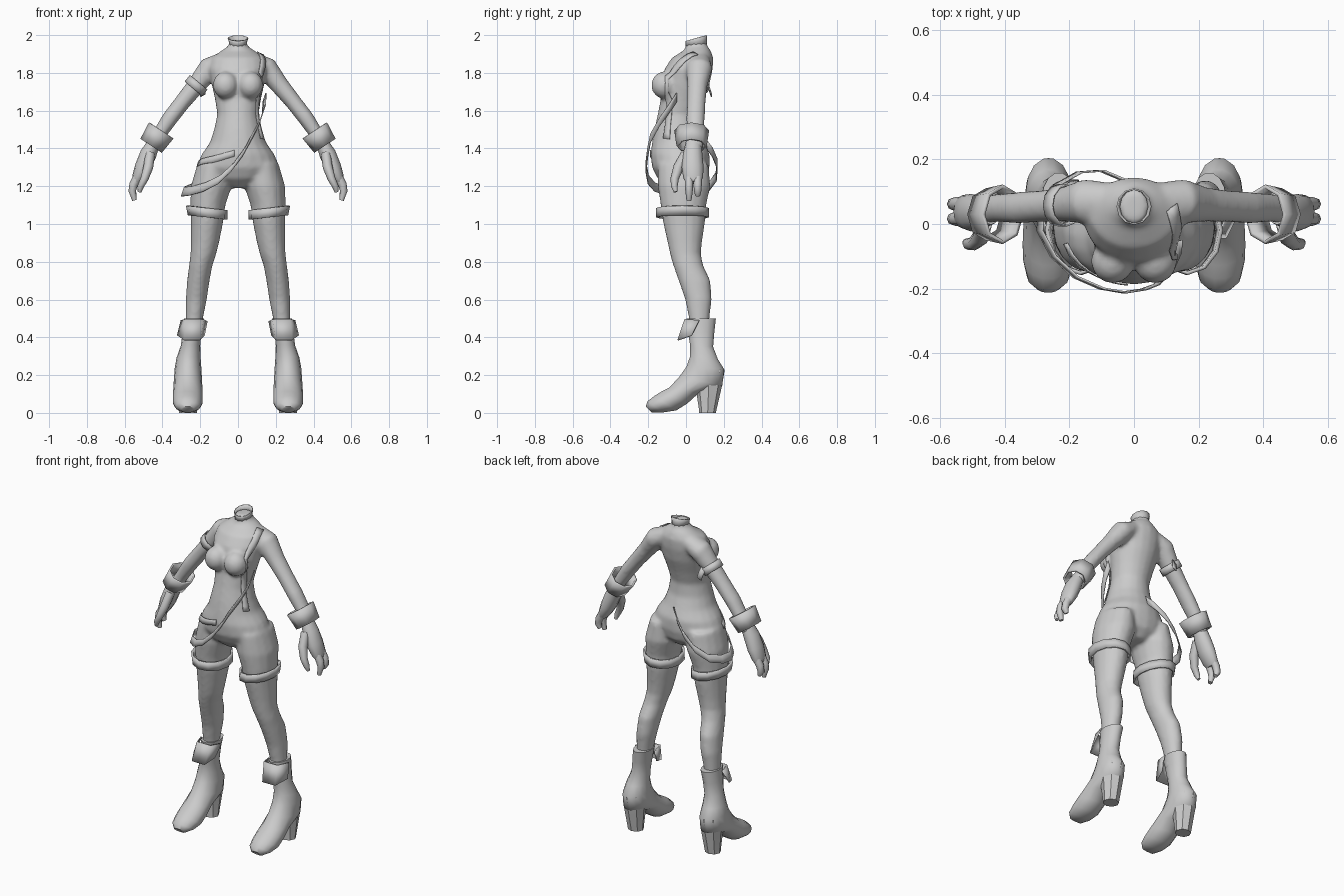
import bpy, bmesh, math
from mathutils import Vector as V

grey = bpy.data.materials.new("plain grey")
grey.diffuse_color = (0.6, 0.6, 0.6, 1)


def ring(c, u, v, n=16):
    """Ellipse around c with half axes u and v."""
    return [V(c) + V(u) * math.cos(t) + V(v) * math.sin(t)
            for t in (2 * math.pi * i / n for i in range(n))]


def finish(name, bm, solid=0.0, angle=40):
    bmesh.ops.recalc_face_normals(bm, faces=bm.faces)
    me = bpy.data.meshes.new(name)
    bm.to_mesh(me)
    bm.free()
    me.materials.append(grey)
    ob = bpy.data.objects.new(name, me)
    bpy.context.collection.objects.link(ob)
    bpy.ops.object.select_all(action='DESELECT')
    ob.select_set(True)
    bpy.context.view_layer.objects.active = ob
    bpy.ops.object.shade_smooth_by_angle(angle=math.radians(angle))
    if solid:
        m = ob.modifiers.new("thickness", 'SOLIDIFY')
        m.thickness, m.offset = solid, 0
    return ob


def loft(bm, rings, caps=True, closed=True):
    rows = [[bm.verts.new(p) for p in r] for r in rings]
    n = len(rows[0])
    for a, b in zip(rows, rows[1:]):
        for i in range(n if closed else n - 1):
            j = (i + 1) % n
            bm.faces.new((a[i], a[j], b[j], b[i]))
    if caps:
        bm.faces.new(rows[0])
        bm.faces.new(rows[-1])


def box_ring(z, x0, x1, yf, yb, n=16, tilt=0):
    """Level ellipse given by its x and y limits."""
    return ring(((x0 + x1) / 2, (yf + yb) / 2, z), ((x1 - x0) / 2, 0, tilt),
                (0, (yb - yf) / 2, 0), n)


def limb(bm, s, pts, n=12):
    """Tube along points (x, y, z, radius in the front plane, radius in y)."""
    P = [V((s * p[0], p[1], p[2])) for p in pts]
    rings = []
    for i, p in enumerate(pts):
        d = P[min(i + 1, len(P) - 1)] - P[max(i - 1, 0)]
        u = V((d.z, 0, -d.x)).normalized()
        v = d.cross(u).normalized()
        rings.append(ring(P[i], u * p[3], v * p[4], n))
    loft(bm, rings)


def ribbon(name, pts, half, solid=0.006):
    """Band along pts; half is the vector from centre line to edge."""
    bm = bmesh.new()
    loft(bm, [[V(p) - V(half), V(p), V(p) + V(half)] for p in pts], False, False)
    return finish(name, bm, solid)


# Body: torso, bust, legs and arms fused into one smooth skin
bm = bmesh.new()
torso = [(1.19, .06, -.09, .06), (1.24, .17, -.15, .11), (1.30, .222, -.18, .125),
         (1.37, .192, -.188, .125), (1.43, .15, -.18, .10), (1.50, .127, -.168, .075),
         (1.58, .11, -.15, .07), (1.66, .122, -.135, .095), (1.74, .14, -.13, .125),
         (1.82, .155, -.115, .142), (1.88, .14, -.075, .145), (1.92, .085, -.01, .13),
         (1.945, .047, .0, .112), (1.975, .044, .0, .108)]
loft(bm, [box_ring(z, -w, w, f, b, 20) for z, w, f, b in torso])
legs = [(1.32, .04, .215, -.15, .12), (1.20, .033, .25, -.15, .13),
        (1.10, .066, .253, -.135, .108), (1.00, .08, .25, -.12, .10),
        (.90, .10, .25, -.098, .085), (.84, .115, .252, -.085, .08),
        (.78, .135, .26, -.068, .092), (.70, .15, .27, -.04, .13),
        (.60, .165, .277, -.005, .137), (.50, .185, .277, .015, .125),
        (.42, .19, .277, .02, .12)]
arms = [(.08, .07, 1.86, .05, .06), (.15, .07, 1.825, .062, .07),
        (.22, .06, 1.735, .05, .054), (.29, .055, 1.65, .044, .05),
        (.36, .05, 1.56, .043, .05), (.42, .05, 1.47, .037, .045),
        (.46, .045, 1.40, .036, .045)]
for s in (-1, 1):
    loft(bm, [box_ring(z, s * a, s * b, f, k) for z, a, b, f, k in legs])
    limb(bm, s, arms, 14)
    c = bmesh.ops.create_uvsphere(bm, u_segments=16, v_segments=12, radius=1)["verts"]
    for v in c:
        v.co = (s * .066 + v.co.x * .068, -.115 + v.co.y * .07, 1.735 + v.co.z * .072)
body = finish("body", bm)
m = body.modifiers.new("fuse", 'REMESH')
m.mode, m.voxel_size, m.use_smooth_shade = 'VOXEL', .011, True
m = body.modifiers.new("soften", 'SMOOTH')
m.factor, m.iterations = .5, 8

# Open collar with a slanted rim
bm = bmesh.new()
loft(bm, [ring((0, .054, 1.94), (.046, 0, 0), (0, .054, 0), 12),
          ring((0, .054, 1.965), (.046, 0, 0), (0, .054, .005), 12),
          ring((0, .054, 1.984), (.052, 0, 0), (0, .054, .015), 12)], False)
finish("collar", bm, .005)

boot = [(.0, .50, .16, .50, .18, .285), (.008, .43, .152, .43, .193, .292),
        (.02, .36, .145, .35, .20, .303), (.02, .30, .17, .285, .198, .325),
        (.0, .245, .205, .23, .194, .335), (-.04, .19, .195, .145, .19, .34),
        (-.09, .135, .07, .105, .188, .343), (-.13, .115, .01, .05, .187, .345),
        (-.17, .09, -.05, .012, .188, .344), (-.205, .062, -.12, .002, .2, .332),
        (-.213, .035, -.18, .001, .23, .302)]
for s, side in ((-1, "right"), (1, "left")):
    # Boot shaft and foot, then the block heel
    bm = bmesh.new()
    loft(bm, [ring((s * (a + b) / 2, (yf + yb) / 2, (zf + zb) / 2), ((b - a) / 2, 0, 0),
                   (0, (yb - yf) / 2, (zb - zf) / 2), 14)
              for yf, zf, yb, zb, a, b in boot])
    finish(side + "_boot", bm, angle=60)
    bm = bmesh.new()
    loft(bm, [box_ring(z, s * a, s * b, f, k, 8) for z, a, b, f, k in
              ((.23, .20, .33, .04, .205), (.14, .205, .325, .05, .19),
               (.01, .218, .312, .07, .16), (0, .218, .312, .07, .158))])
    finish(side + "_heel", bm, angle=30)

    # Folded flap hanging from the front of the boot top
    bm = bmesh.new()
    loft(bm, [[(s * .165, .07, .485), (s * .185, -.005, .495),
               (s * .275, -.005, .495), (s * .30, .07, .49)],
              [(s * .18, .03, .41), (s * .20, -.042, .385),
               (s * .285, -.042, .385), (s * .32, .03, .41)]], False, False)
    finish(side + "_boot_flap", bm, .008, 25)

    # Thigh band, higher on the outside
    bm = bmesh.new()
    loft(bm, [box_ring(z, s * .062, s * b, -.152, .115, 12, s * s * .012)
              for z, b in ((1.035, .26), (1.085, .27))], False)
    finish(side + "_thigh_band", bm, .012)

    # Flared wrist cuff
    bm = bmesh.new()
    d = V((s * .55, 0, -.83))
    u = V((.83, 0, s * .55))
    c = V((s * .435, .03, 1.452))
    loft(bm, [ring(c + d * t, u * r, (0, r * 1.2, 0), 8)
              for t, r in ((-.052, .072), (.045, .062))], False)
    finish(side + "_wrist_cuff", bm, .012, 25)

    # Hand: palm, two finger groups and thumb
    bm = bmesh.new()
    limb(bm, s, [(.445, .04, 1.43, .034, .042), (.475, .035, 1.37, .044, .052),
                 (.505, .035, 1.30, .042, .058), (.53, .038, 1.245, .032, .052),
                 (.54, .038, 1.22, .02, .04)])
    for y, zt, r in ((.062, 1.15, .022), (.016, 1.125, .022)):
        limb(bm, s, [(.525, y, 1.26, .024, r), (.553, y, 1.21, .023, r),
                     (.56, y, 1.175, .02, r * .9), (.548, y, zt, .012, r * .6)], 8)
    limb(bm, s, [(.465, .0, 1.37, .026, .028), (.475, -.04, 1.30, .026, .028),
                 (.495, -.06, 1.24, .021, .022), (.515, -.062, 1.20, .017, .018),
                 (.522, -.055, 1.17, .01, .01)], 8)
    finish(side + "_hand", bm, angle=60)

# Band round the right upper arm, with a loose end at the back
bm = bmesh.new()
d, u = V((-.64, 0, -.77)), V((.77, 0, -.64))
loft(bm, [ring(V((-.222, .058, 1.733)) + d * t, u * .058, (0, .063, 0), 12)
          for t in (-.022, .022)], False)
finish("arm_band", bm, .005)
ribbon("arm_band_end", [(-.20, .115, 1.74), (-.19, .125, 1.71), (-.185, .135, 1.68)],
       (.014, 0, .008))

# Strap lying on the left side of the chest
strap = ribbon("chest_strap", [(.125, .05 - .15 * min(1, i / 5), 1.92 - .47 * i / 16)
                               for i in range(17)], (.018, .012, 0), .004)
m = strap.modifiers.new("follow", 'SHRINKWRAP')
m.target, m.offset, m.wrap_mode = body, .005, 'OUTSIDE_SURFACE'
strap.modifiers.move(1, 0)

# Loose belt slung from the left ribs round the right hip
ribbon("slung_belt", [(.14, -.05, 1.67), (.138, -.09, 1.61), (.115, -.14, 1.54),
                      (.07, -.188, 1.455), (.03, -.203, 1.38), (-.03, -.212, 1.30),
                      (-.10, -.20, 1.235), (-.18, -.165, 1.195), (-.25, -.10, 1.175),
                      (-.292, -.02, 1.17), (-.285, .05, 1.175), (-.24, .12, 1.195),
                      (-.17, .16, 1.25), (-.10, .165, 1.32), (-.04, .14, 1.38),
                      (.0, .11, 1.42)], (.008, 0, .024))

# Short hip belt lying across the right front
hip = ribbon("hip_belt", [(-.02 - .19 * i / 8, -.2 + .14 * (i / 8) ** 2, 1.375 - .055 * i / 8)
                          for i in range(9)], (0, 0, .018), .004)
m = hip.modifiers.new("follow", 'SHRINKWRAP')
m.target, m.offset, m.wrap_mode = body, .005, 'OUTSIDE_SURFACE'
hip.modifiers.move(1, 0)
